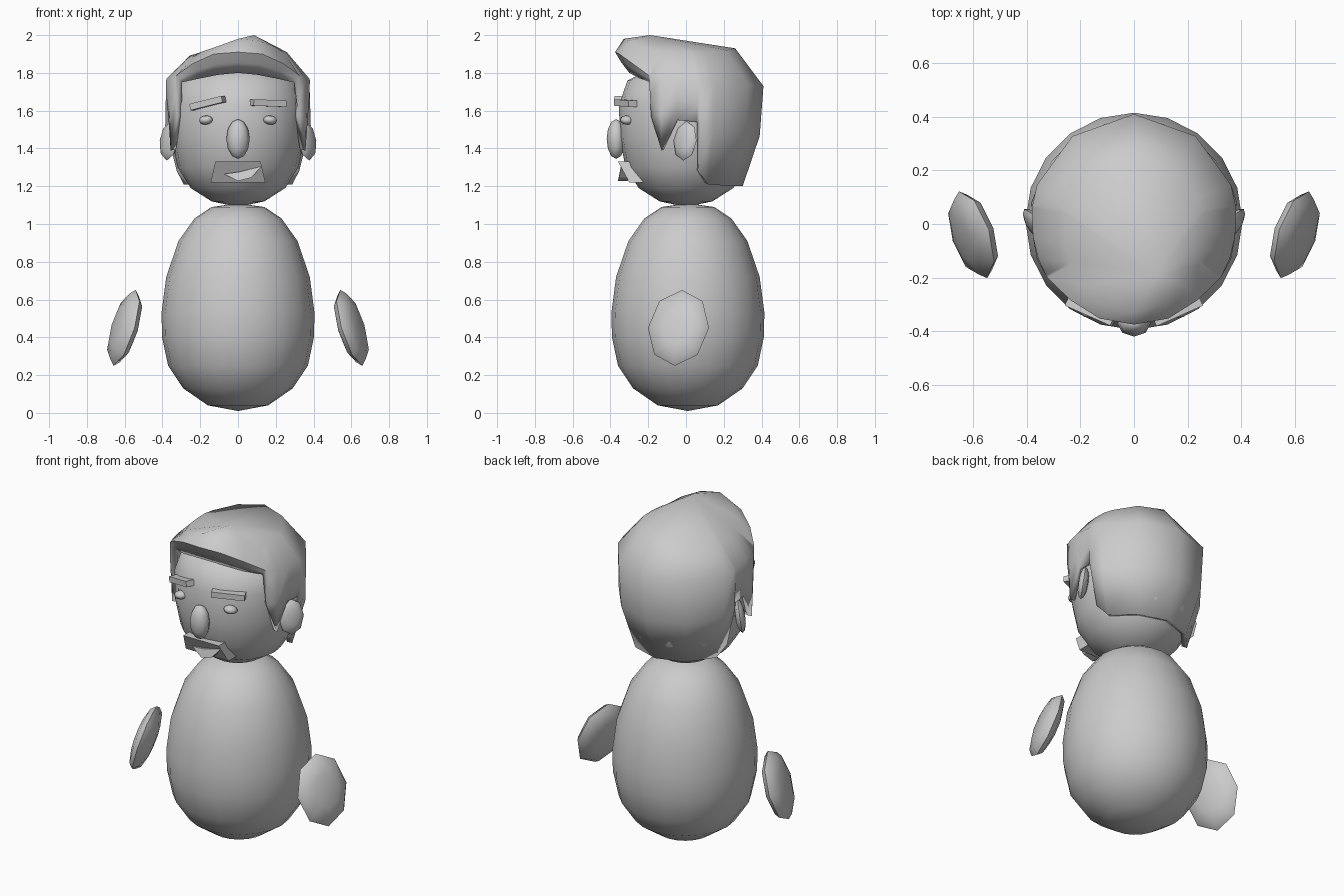
import bpy, bmesh, math
from mathutils import Matrix, Vector, Euler

cube = bpy.data.objects.get("Cube")
if cube:
    bpy.data.objects.remove(cube, do_unlink=True)

GREY = (0.6, 0.6, 0.6, 1)
mat = bpy.data.materials.new("plain grey")
mat.use_nodes = True
mat.diffuse_color = GREY
mat.node_tree.nodes["Principled BSDF"].inputs["Base Color"].default_value = GREY


def finish(bm, name, smooth=60):
    bmesh.ops.recalc_face_normals(bm, faces=bm.faces)
    mesh = bpy.data.meshes.new(name)
    bm.to_mesh(mesh)
    bm.free()
    mesh.materials.append(mat)
    ob = bpy.data.objects.new(name, mesh)
    bpy.context.collection.objects.link(ob)
    bpy.ops.object.select_all(action="DESELECT")
    ob.select_set(True)
    bpy.context.view_layer.objects.active = ob
    if smooth:
        bpy.ops.object.shade_smooth_by_angle(angle=math.radians(smooth))
    return ob


def place(loc, half, rot=(0, 0, 0)):
    turn = Euler([math.radians(a) for a in rot]).to_matrix().to_4x4()
    return Matrix.Translation(loc) @ turn @ Matrix.Diagonal((*half, 1))


def ball(name, loc, half, rot=(0, 0, 0), segs=8, rings=6, sideways=False):
    bm = bmesh.new()
    bmesh.ops.create_uvsphere(bm, u_segments=segs, v_segments=rings, radius=1)
    if sideways:  # poles point left and right
        bm.transform(Matrix.Rotation(math.pi / 2, 4, "Y"))
    bm.transform(place(loc, half, rot))
    return finish(bm, name)


def lathe(name, profile, centre_y, segs=16):
    bm = bmesh.new()
    verts = [bm.verts.new((r, 0, z)) for r, z in profile]
    edges = [bm.edges.new(pair) for pair in zip(verts, verts[1:])]
    bmesh.ops.spin(bm, geom=verts + edges, cent=(0, 0, 0), axis=(0, 0, 1),
                   angle=math.tau, steps=segs)
    bmesh.ops.remove_doubles(bm, verts=bm.verts, dist=0.001)
    bm.transform(Matrix.Translation((0, centre_y, 0)))
    return finish(bm, name)


def plate(name, points, depth):
    bm = bmesh.new()
    face = bm.faces.new([bm.verts.new(p) for p in points])
    out = bmesh.ops.extrude_face_region(bm, geom=[face])["geom"]
    moved = [v for v in out if isinstance(v, bmesh.types.BMVert)]
    bmesh.ops.translate(bm, verts=moved, vec=(0, depth, 0))
    return finish(bm, name, 0)


# Egg-shaped body and rounded head
lathe("body", [(0, .01), (.16, .04), (.29, .13), (.37, .25), (.402, .4), (.405, .53),
               (.38, .72), (.315, .91), (.23, 1.03), (.14, 1.09), (0, 1.11)], .01, 20)
lathe("head", [(0, 1.09), (.14, 1.12), (.25, 1.19), (.32, 1.3), (.35, 1.45),
               (.355, 1.63), (.31, 1.76), (.17, 1.83), (0, 1.85)], 0, 20)

# Paired parts
for side, word in ((1, "left"), (-1, "right")):
    ball(word + "_hand", (.6 * side, -.04, .45), (.055, .17, .21),
         (0, -17 * side, -18 * side), sideways=True)
    ball(word + "_ear", (.365 * side, -.005, 1.44), (.028, .075, .105),
         (0, -8 * side, -36 * side), sideways=True)
    ball(word + "_eye", (.17 * side, -.315, 1.55), (.04, .035, .024),
         (0, 6 * side, 25 * side))
    bm = bmesh.new()
    bmesh.ops.create_cube(bm, size=2)
    tilt = 2 if side > 0 else -13
    bm.transform(place((.16 * side, -.32, 1.64), (.095, .025, .017), (0, tilt, 24 * side)))
    finish(bm, word + "_brow", 0)

ball("nose", (0, -.37, 1.45), (.062, .05, .105))

# Down-sloping moustache with a crooked mouth
plate("moustache", [(-.12, -.36, 1.33), (.12, -.36, 1.33),
                    (.145, -.3, 1.22), (-.145, -.3, 1.22)], .08)
plate("mouth", [(-.075, -.335, 1.265), (0, -.345, 1.275), (.125, -.345, 1.305),
                (.07, -.355, 1.245), (0, -.36, 1.228)], .05)

# Hair columns: angle from the front, then radius and height of hem, bulge and crown
COLUMNS = [
    (0, .3, 1.8, .375, 1.91, .33, 1.98), (20, .3, 1.79, .375, 1.9, .32, 1.97),
    (40, .32, 1.77, .37, 1.85, .3, 1.94), (58, .35, 1.75, .38, 1.79, .28, 1.91),
    (60, .37, 1.57, .38, 1.78, .28, 1.91), (70, .38, 1.39, .38, 1.77, .27, 1.91),
    (83, .37, 1.55, .38, 1.77, .26, 1.91), (99, .37, 1.54, .385, 1.76, .26, 1.91),
    (101, .33, 1.28, .385, 1.76, .26, 1.91), (112, .31, 1.21, .39, 1.75, .26, 1.91),
    (145, .3, 1.2, .4, 1.74, .26, 1.92), (180, .3, 1.2, .41, 1.73, .26, 1.93)]
mirrored = [(-c[0], *c[1:]) for c in COLUMNS[-2:0:-1]]

bm = bmesh.new()
loops = []
for angle, low_r, low_z, mid_r, mid_z, top_r, top_z in COLUMNS + mirrored:
    a = math.radians(angle)
    puff = .035 if abs(angle) > 100 else .005
    rows = [(low_r, low_z),
            ((low_r + mid_r) / 2 + puff, (low_z + mid_z) / 2),
            (mid_r, mid_z), (top_r, top_z)]
    loop = [bm.verts.new((r * math.sin(a), -r * math.cos(a), z)) for r, z in rows]
    if angle < 0:  # the crown sweeps up towards the left
        loop[-1].co.z -= .03 * math.cos(a / 2)
    loops.append(loop)
peak = bm.verts.new((.085, -.19, 2))
for one, two in zip(loops, loops[1:] + loops[:1]):
    for i in range(3):
        bm.faces.new((one[i], two[i], two[i + 1], one[i + 1]))
    bm.faces.new((one[3], two[3], peak))
hair = finish(bm, "hair")
shell = hair.modifiers.new("thickness", "SOLIDIFY")
shell.thickness = .03
shell.offset = -1
